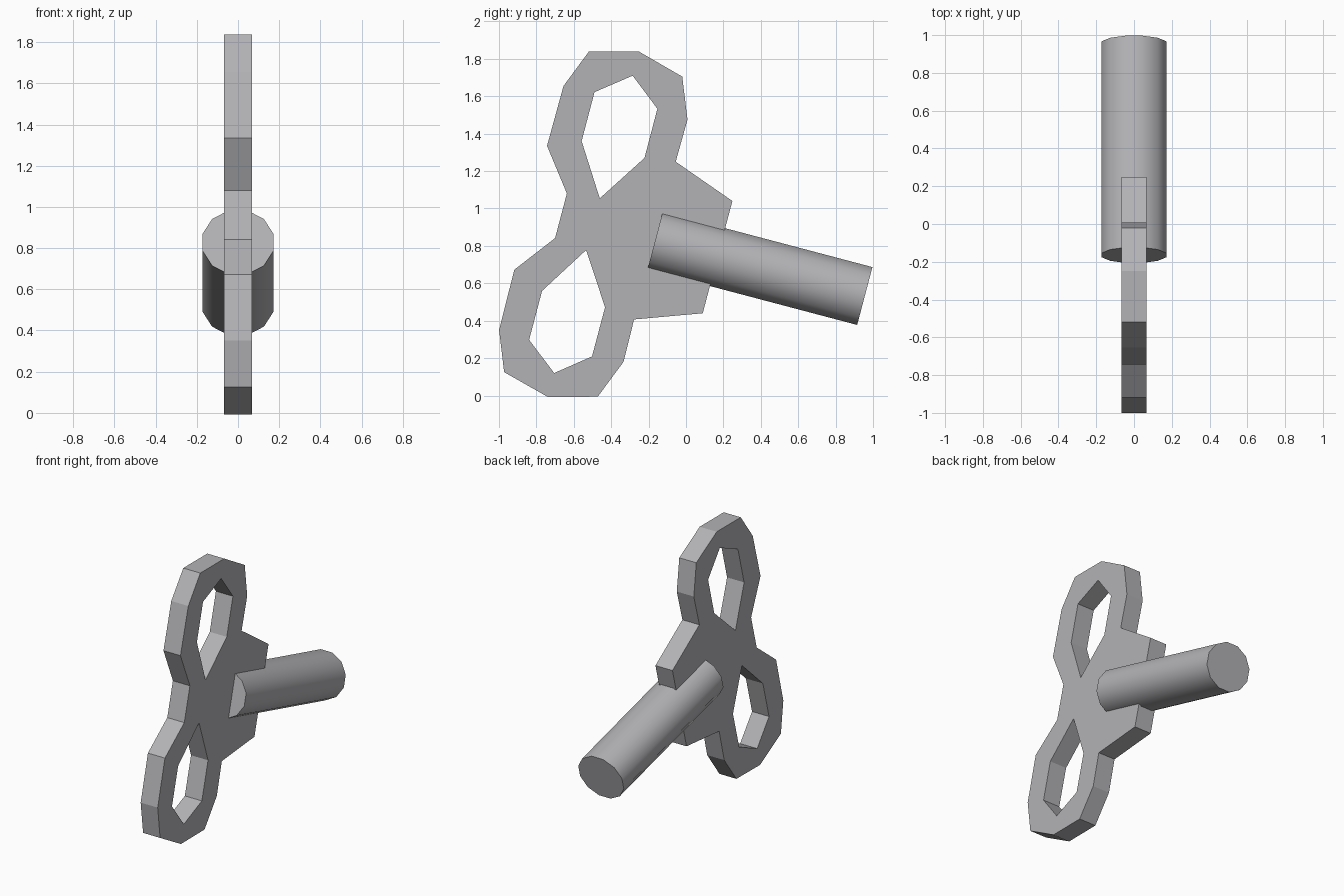
import bpy, bmesh, math
from mathutils import Matrix, Vector

if "Cube" in bpy.data.objects:
    bpy.data.objects.remove(bpy.data.objects["Cube"])

metal = bpy.data.materials.new("grey metal")
metal.diffuse_color = (0.45, 0.45, 0.47, 1)
metal.use_nodes = True
metal.node_tree.nodes["Principled BSDF"].inputs["Base Color"].default_value = metal.diffuse_color

# Shaft axis in the y/z plane; the key is symmetric about it
start = Vector((-0.165, 0.828))
end = Vector((0.956, 0.532))
axis = (end - start).normalized()
normal = Vector((-axis.y, axis.x))


def mirrored(p):
    p = Vector(p)
    return p - 2 * (p - start).dot(normal) * normal


# Flat double-loop handle, given as its upper half
outline = [(-0.637, 1.08), (-0.743, 1.335), (-0.655, 1.655), (-0.52, 1.838),
           (-0.25, 1.838), (-0.02, 1.705), (0.008, 1.475), (-0.055, 1.25), (0.248, 1.04)]
hole = [(-0.285, 1.71), (-0.153, 1.533), (-0.222, 1.27),
        (-0.461, 1.054), (-0.558, 1.36), (-0.489, 1.622)]
loops = [outline + [mirrored(p) for p in reversed(outline)],
         hole, [mirrored(p) for p in hole]]

curve = bpy.data.curves.new("handle_profile", 'CURVE')
curve.dimensions = '2D'
curve.fill_mode = 'BOTH'
curve.extrude = 0.067
for loop in loops:
    s = curve.splines.new('POLY')
    s.points.add(len(loop) - 1)
    for pt, co in zip(s.points, loop):
        pt.co = (co[0], co[1], 0, 1)
    s.use_cyclic_u = True
temp = bpy.data.objects.new("handle_profile", curve)
bpy.context.collection.objects.link(temp)
bpy.context.view_layer.update()
mesh = bpy.data.meshes.new_from_object(temp.evaluated_get(bpy.context.evaluated_depsgraph_get()))
bpy.data.objects.remove(temp)

# Stand the profile up: local x, y, z become world y, z, x
mesh.transform(Matrix(((0, 0, 1, 0), (1, 0, 0, 0), (0, 1, 0, 0), (0, 0, 0, 1))))
bm = bmesh.new()
bm.from_mesh(mesh)
bmesh.ops.remove_doubles(bm, verts=bm.verts, dist=0.0001)
bmesh.ops.recalc_face_normals(bm, faces=bm.faces)
for f in bm.faces:
    f.smooth = False
    f.material_index = 0
bm.to_mesh(mesh)
bm.free()
mesh.materials.clear()
mesh.materials.append(metal)
handle = bpy.data.objects.new("handle", mesh)
bpy.context.collection.objects.link(handle)

# Twelve-sided shaft, slightly flattened, tilted 15 degrees down
mid = (start + end) / 2
bpy.ops.mesh.primitive_cylinder_add(vertices=12, radius=0.178, depth=(end - start).length)
shaft = bpy.context.object
shaft.name = "shaft"
shaft.data.transform(Matrix.Diagonal((1, 0.93, 1, 1)) @ Matrix.Rotation(math.radians(15), 4, 'Z'))
tilt = Matrix.Rotation(math.atan2(axis.y, axis.x) - math.pi / 2, 4, 'X')
shaft.data.transform(Matrix.Translation((0, mid.x, mid.y)) @ tilt)
shaft.data.materials.append(metal)
bpy.ops.object.shade_smooth_by_angle(angle=math.radians(40))
